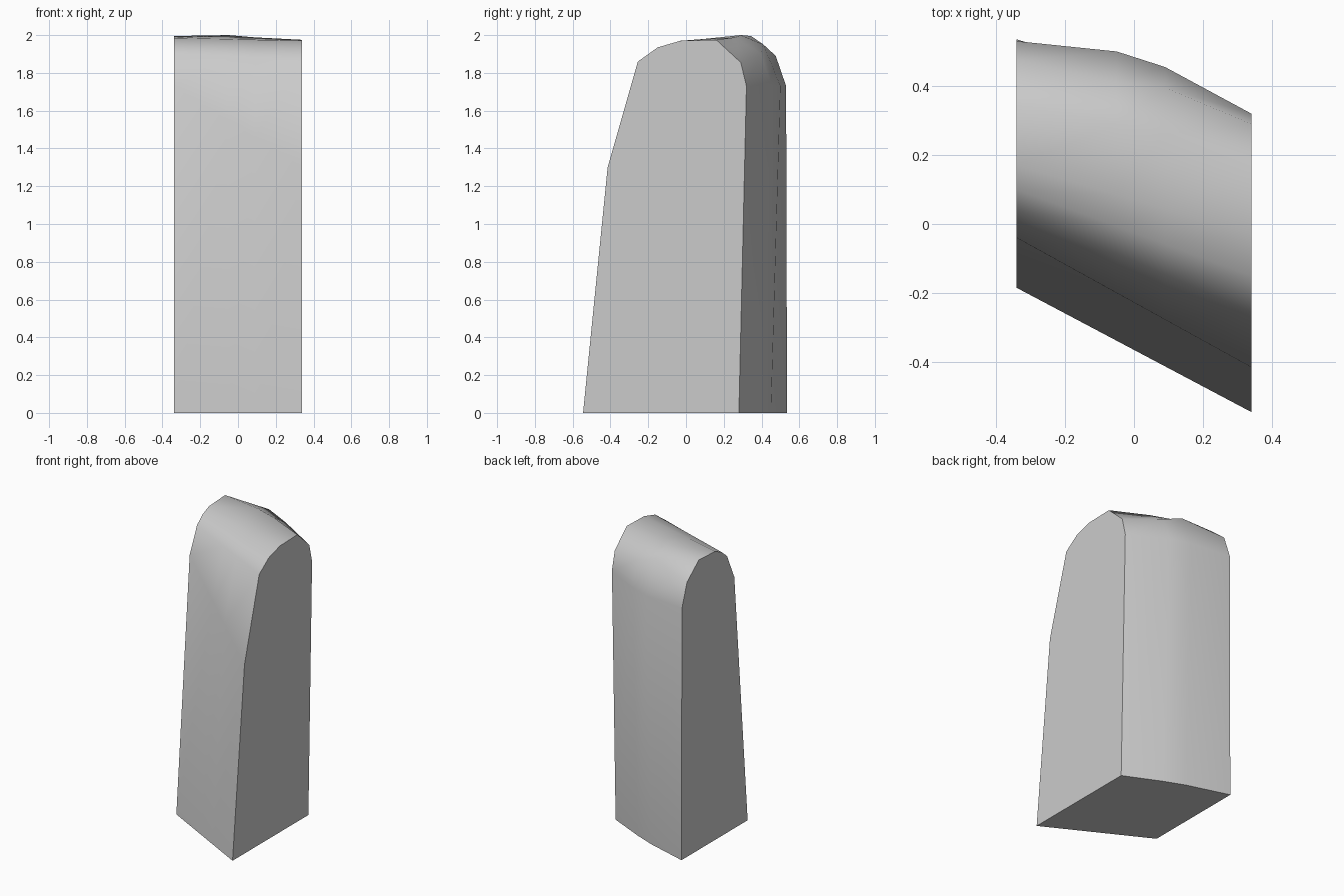
import bpy
import bmesh
import math

cube = bpy.data.objects.get("Cube")
if cube:
    bpy.data.objects.remove(cube, do_unlink=True)

grey = bpy.data.materials.new("light_grey")
grey.diffuse_color = (0.6, 0.6, 0.6, 1)
grey.use_nodes = True
grey.node_tree.nodes["Principled BSDF"].inputs["Base Color"].default_value = (0.6, 0.6, 0.6, 1)

# End outlines as (y, z), from the front foot over the top to the back foot
HALF = 0.34
right_end = [(-0.185, 0), (-0.04, 1.73), (0.04, 1.905), (0.1, 1.955), (0.17, 1.985),
             (0.345, 1.995), (0.475, 1.89), (0.53, 1.73), (0.535, 0)]
left_end = [(-0.545, 0), (-0.415, 1.3), (-0.255, 1.86), (-0.15, 1.935), (-0.03, 1.97),
            (0.16, 1.975), (0.29, 1.855), (0.32, 1.73), (0.28, 0)]


def blend(x, bulge):
    """Outline between the ends, with a fuller rounded back."""
    t = (x + HALF) / (2 * HALF)
    points = [(a[0] + (b[0] - a[0]) * t, a[1] + (b[1] - a[1]) * t)
              for a, b in zip(right_end, left_end)]
    return points[:-len(bulge)] + bulge


sections = [
    (-HALF, right_end),
    (-0.05, blend(-0.05, [(0.29, 2.0), (0.41, 1.95), (0.5, 1.73), (0.45, 0)])),
    (0.09, blend(0.09, [(0.26, 1.988), (0.395, 1.9), (0.455, 1.73), (0.395, 0)])),
    (HALF, left_end),
]

# Loft the slanted, curved-back block
bm = bmesh.new()
rings = [[bm.verts.new((x, y, z)) for y, z in outline] for x, outline in sections]
for ring_a, ring_b in zip(rings, rings[1:]):
    for i in range(len(ring_a) - 1):
        bm.faces.new((ring_a[i], ring_b[i], ring_b[i + 1], ring_a[i + 1]))
bm.faces.new(rings[0])
bm.faces.new(rings[-1][::-1])
# Flat base
bm.faces.new([r[0] for r in rings] + [r[-1] for r in reversed(rings)])
bmesh.ops.recalc_face_normals(bm, faces=bm.faces)

mesh = bpy.data.meshes.new("rounded_block")
bm.to_mesh(mesh)
bm.free()
mesh.materials.append(grey)
block = bpy.data.objects.new("rounded_block", mesh)
bpy.context.collection.objects.link(block)

bpy.ops.object.select_all(action="DESELECT")
block.select_set(True)
bpy.context.view_layer.objects.active = block
bpy.ops.object.shade_smooth_by_angle(angle=math.radians(45))
